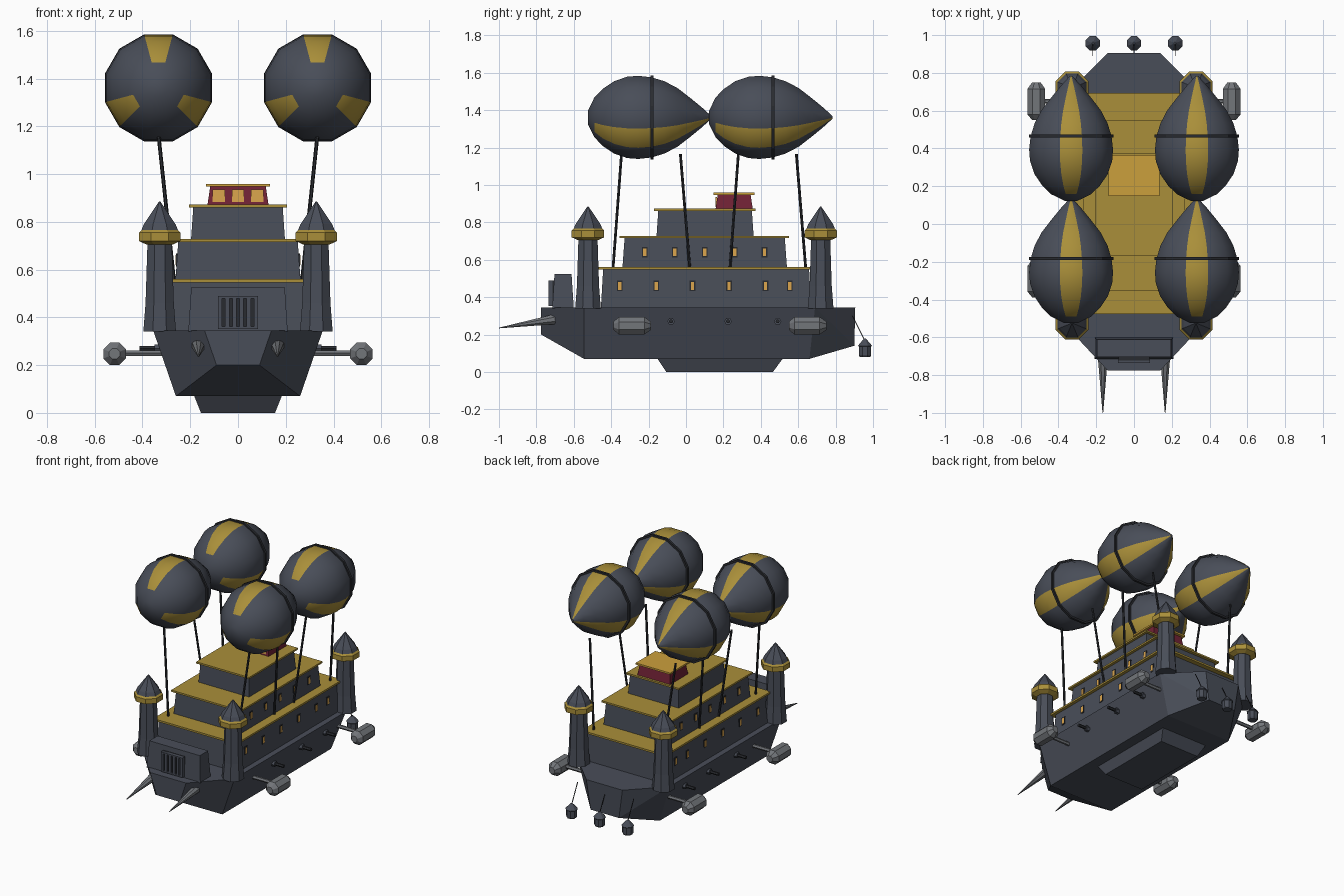
import bpy, bmesh, math
from mathutils import Vector

if "Cube" in bpy.data.objects:
    bpy.data.objects.remove(bpy.data.objects["Cube"])


def mat(name, rgb):
    m = bpy.data.materials.new(name)
    m.diffuse_color = (*rgb, 1)
    m.use_nodes = True
    m.node_tree.nodes["Principled BSDF"].inputs["Base Color"].default_value = m.diffuse_color
    return m


SLATE = mat("slate", (.066, .075, .098))
GOLD = mat("gold", (.40, .275, .042))
AMBER = mat("amber", (.60, .35, .045))
LIT = mat("lit_glass", (.72, .38, .075))
RED = mat("crimson", (.165, .016, .036))
GREY = mat("pod_grey", (.17, .18, .195))
BLACK = mat("rope_black", (.022, .024, .029))


def finish(bm, name, *mats, smooth=None):
    bmesh.ops.recalc_face_normals(bm, faces=bm.faces[:])
    me = bpy.data.meshes.new(name)
    bm.to_mesh(me)
    bm.free()
    for m in mats:
        me.materials.append(m)
    ob = bpy.data.objects.new(name, me)
    bpy.context.collection.objects.link(ob)
    if smooth:
        bpy.context.view_layer.objects.active = ob
        ob.select_set(True)
        bpy.ops.object.shade_smooth_by_angle(angle=math.radians(smooth))
        ob.select_set(False)
    return ob


def solid(name, pts, m):
    """Convex solid around points, each mirrored over x."""
    bm = bmesh.new()
    for x, y, z in pts:
        for s in (1, -1):
            bm.verts.new((s * x, y, z))
    bmesh.ops.convex_hull(bm, input=bm.verts[:])
    bmesh.ops.dissolve_limit(bm, angle_limit=.01, verts=bm.verts[:], edges=bm.edges[:])
    return finish(bm, name, m)


def block(name, w, y0, y1, z0, z1, m, taper=0):
    """Centred box whose top is drawn in by taper."""
    t = taper
    return solid(name, [(w, y0, z0), (w, y1, z0), (w - t, y0 + t, z1), (w - t, y1 - t, z1)], m)


def box(name, lo, hi, m):
    bm = bmesh.new()
    bmesh.ops.create_cube(bm, size=1)
    for v in bm.verts:
        v.co = [(a + b) / 2 + c * (b - a) for a, b, c in zip(lo, hi, v.co)]
    return finish(bm, name, m)


def turned(name, base, direction, profile, mats, sides=8, phase=.5, pick=None, smooth=None):
    """Surface of revolution: profile of (distance along axis, radius)."""
    d = Vector(direction).normalized()
    u = d.cross(Vector((0, 0, 1)))
    u = u.normalized() if u.length > .001 else Vector((1, 0, 0))
    w = u.cross(d)
    bm = bmesh.new()
    rings = []
    for h, r in profile:
        ring = []
        for i in range(sides):
            a = 2 * math.pi * (i + phase) / sides
            ring.append(bm.verts.new(Vector(base) + d * h + (u * math.sin(a) + w * math.cos(a)) * r))
        rings.append(ring)
    for k in range(len(rings) - 1):
        for i in range(sides):
            j = (i + 1) % sides
            f = bm.faces.new((rings[k][i], rings[k][j], rings[k + 1][j], rings[k + 1][i]))
            if pick:
                f.material_index = pick(k, i)
    bm.faces.new(rings[0])
    bm.faces.new(rings[-1])
    return finish(bm, name, *mats, smooth=smooth)


def rod(name, a, b, r, m, r2=None, sides=6):
    d = Vector(b) - Vector(a)
    return turned(name, a, d, [(0, r), (d.length, r if r2 is None else r2)], [m], sides)


# Hull and keel
solid("hull", [(.14, -.775, .345), (.355, -.545, .345), (.355, .69, .345), (.14, .905, .345),
               (.09, -.775, .20), (.26, -.545, .07), (.26, .66, .07), (.11, .90, .14)], SLATE)
solid("keel", [(.185, -.155, .075), (.185, .52, .075), (.155, -.105, 0), (.155, .465, 0)], SLATE)

# Stacked decks with gold roofs
block("lower_deck", .315, -.455, .67, .34, .55, SLATE, .012)
block("lower_roof", .325, -.476, .693, .547, .56, GOLD)
block("middle_deck", .262, -.34, .54, .555, .72, SLATE, .012)
block("middle_roof", .27, -.355, .55, .716, .728, GOLD)
block("upper_deck", .197, -.158, .362, .72, .865, SLATE, .01)
block("upper_roof", .205, -.17, .372, .861, .873, GOLD)

# Bridge with front windows
block("bridge", .128, .158, .357, .87, .95, RED, .012)
block("bridge_roof", .134, .148, .366, .947, .959, AMBER)
for x in (-.08, 0, .08):
    box("bridge_window", (x - .026, .157, .883), (x + .026, .166, .936), LIT)

# Side windows: dark frame and lit pane
rows = [(.46, .309, [-.355, -.16, .035, .23, .425, .555]),
        (.64, .256, [-.22, -.06, .10, .26, .42])]
for z, x, ys in rows:
    for y in ys:
        for s in (1, -1):
            for n, w, h, t, m in (("window_frame", .015, .028, .003, BLACK),
                                  ("window_pane", .009, .021, .005, LIT)):
                a, b = sorted((s * (x - .004), s * (x + t)))
                box(n, (a, y - w, z - h), (b, y + w, z + h), m)

# Bow house with grille
block("bow_house", .208, -.715, -.60, .34, .525, SLATE, .012)
box("grille_back", (-.083, -.722, .352), (.083, -.70, .49), BLACK)
for i in range(6):
    x = -.075 + i * .03
    box("grille_bar", (x - .009, -.735, .352), (x + .009, -.715, .49), SLATE)
for z in (.352, .48):
    box("grille_rail", (-.083, -.735, z), (.083, -.715, z + .01), SLATE)

for s in (1, -1):
    # Corner towers: shaft, gold collar, pointed cap
    for y in (-.524, .72):
        p = (s * .328, y, 0)
        turned("tower_shaft", p, (0, 0, 1), [(.34, .074), (.46, .064), (.72, .055)], [SLATE])
        turned("tower_collar", p, (0, 0, 1), [(.705, .06), (.72, .094), (.755, .094), (.768, .08)], [GOLD])
        turned("tower_cap", p, (0, 0, 1), [(.76, .085), (.79, .072), (.885, .003)], [SLATE])

    # Engine pods on arms
    for y in (-.288, .65):
        turned("engine_pod", (s * .517, y - .1, .247), (0, 1, 0),
               [(0, .024), (.03, .051), (.165, .051), (.2, .024)], [GREY])
        rod("pod_arm", (s * .28, y, .25), (s * .49, y, .25), .013, GREY)

    # Side guns
    for y in (-.08, .225, .49):
        rod("gun_mount", (s * .30, y, .27), (s * .35, y, .27), .02, SLATE)
        rod("gun_barrel", (s * .33, y, .27), (s * .412, y, .27), .011, BLACK)

    # Bow spikes
    rod("bow_spike", (s * .165, -.70, .282), (s * .165, -1.0, .235), .029, GREY, .002, 8)

    # Balloons with gold gores and a dark strap
    egg = [(0, .036), (.035, .11), (.08, .158), (.14, .20), (.21, .225), (.27, .23), (.34, .222),
           (.41, .2), (.48, .162), (.55, .106), (.61, .055), (.66, .008)]
    for y in (-.525, .123):
        p = (s * .333, y, 1.361)
        turned("balloon", p, (0, 1, 0), egg, [SLATE, GOLD], 12, .5,
               lambda k, i: int(k > 0 and i in (3, 7, 11)), smooth=35)
        turned("balloon_strap", p, (0, 1, 0),
               [(.335, .2), (.335, .232), (.351, .232), (.351, .2)], [BLACK], 12)

    # Tethers down to the lower roof
    for y0, y1 in ((-.345, -.39), (-.03, .02), (.28, .235), (.59, .64)):
        rod("tether", (s * .333, y0, 1.165), (s * .268, y1, .555), .008, BLACK)

# Hanging stern lanterns
for x in (-.218, 0, .218):
    rod("lantern_rope", (x, .89, .30), (x, .955, .17), .003, BLACK, sides=4)
    turned("lantern", (x, .957, .08), (0, 0, 1),
           [(0, .03), (.01, .036), (.055, .036), (.06, .041), (.098, .006)], [SLATE])
